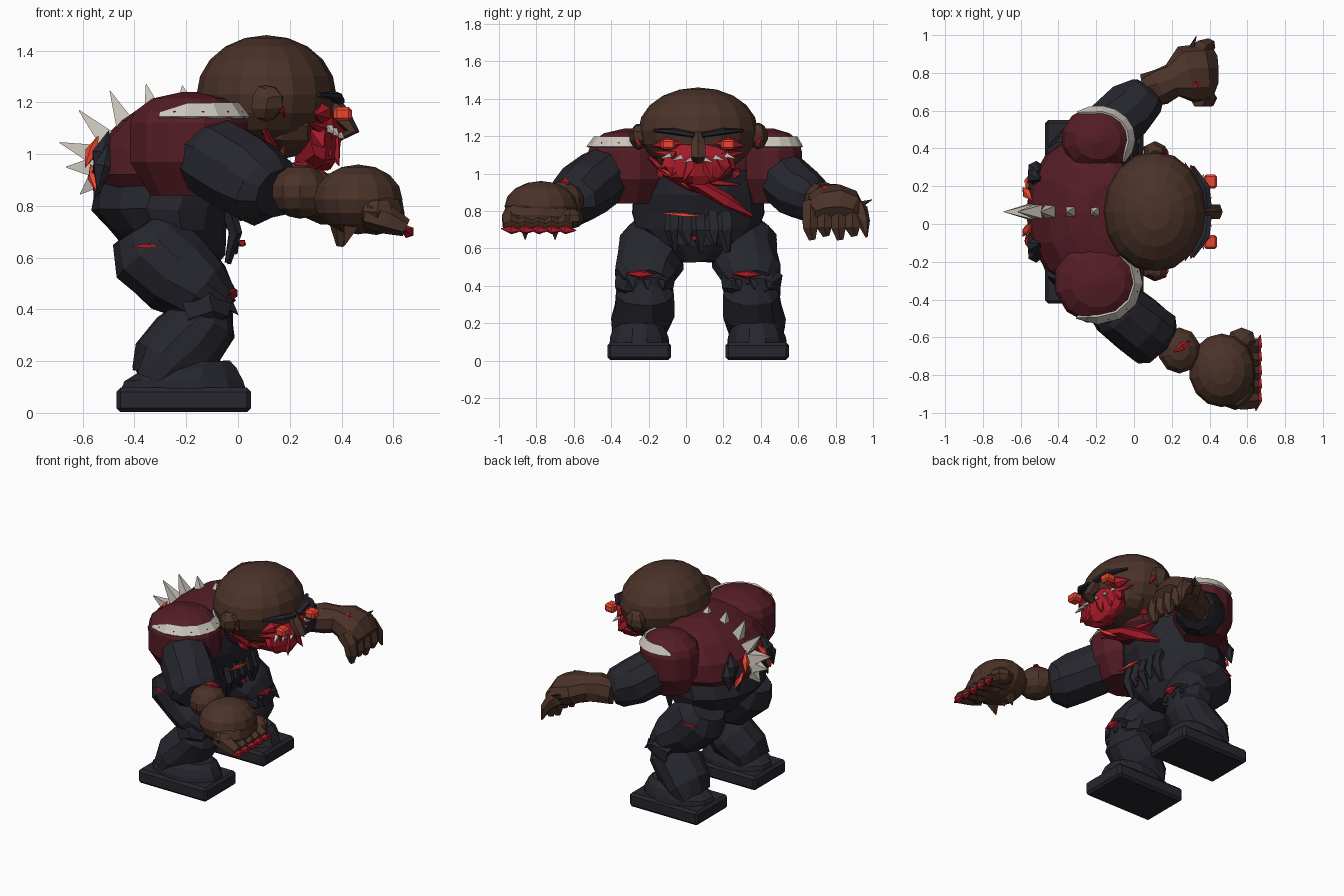
import bpy, bmesh, math, random
from mathutils import Vector, Matrix

random.seed(4)
CY = 0.065  # body midline


def material(name, rgb):
    m = bpy.data.materials.new(name)
    m.diffuse_color = (*rgb, 1)
    return m


SKIN = material("brown_skin", (0.07, 0.032, 0.021))
MAROON = material("maroon_leather", (0.09, 0.012, 0.019))
DARK = material("dark_cloth", (0.019, 0.019, 0.027))
RED = material("red_flesh", (0.40, 0.011, 0.022))
GLOW = material("orange_glow", (0.85, 0.06, 0.03))
BONE = material("bone", (0.6, 0.56, 0.5))


def finish(bm, name, mat, jitter=0):
    for v in bm.verts:
        v.co += Vector([random.uniform(-jitter, jitter) for _ in range(3)])
    bmesh.ops.recalc_face_normals(bm, faces=bm.faces)
    me = bpy.data.meshes.new(name)
    bm.to_mesh(me)
    bm.free()
    ob = bpy.data.objects.new(name, me)
    me.materials.append(mat)
    bpy.context.collection.objects.link(ob)
    return ob


def ball(name, loc, rad, mat, seg=12, rings=8, jitter=0.0):
    bm = bmesh.new()
    bmesh.ops.create_uvsphere(bm, u_segments=seg, v_segments=rings, radius=1,
                              matrix=Matrix.Translation(loc) @ Matrix.Diagonal((*rad, 1)))
    return finish(bm, name, mat, jitter)


def box(name, loc, size, mat, bevel=0.0):
    bm = bmesh.new()
    bmesh.ops.create_cube(bm, size=1, matrix=Matrix.Translation(loc) @ Matrix.Diagonal((*size, 1)))
    if bevel:
        bmesh.ops.bevel(bm, geom=bm.edges[:], offset=bevel, segments=1, affect='EDGES')
    return finish(bm, name, mat)


def spike(name, base, tip, r, mat, n=4, double=False):
    """Pointed shard; double makes both ends pointed."""
    a, b = Vector(base), Vector(tip)
    if double:
        return loft(name, [(*a, .002, .002), (*(a + b) / 2, r, r), (*b, .002, .002)], mat, n=n)
    return loft(name, [(*a, r, r), (*b, .002, .002)], mat, n=n)


def loft(name, path, mat, side=None, n=10, jitter=0.0, level=False):
    """Skin rings (x, y, z, side radius, other radius) along a path; level keeps rings flat."""
    bm = bmesh.new()
    pts = [Vector(p[:3]) for p in path]
    rings = []
    for i, p in enumerate(path):
        t = (pts[min(i + 1, len(pts) - 1)] - pts[max(i - 1, 0)]).normalized()
        if level:
            t = Vector((0, 0, 1))
        s = Vector(side) if side else t.cross(Vector((0, 0, 1)))
        if s.length < 0.05:
            s = Vector((0, 1, 0))
        s = (s - t * s.dot(t)).normalized()
        u = s.cross(t)
        ang = [2 * math.pi * (k + .5) / n for k in range(n)]
        rings.append([bm.verts.new(pts[i] + s * p[3] * math.cos(a) + u * p[4] * math.sin(a)) for a in ang])
    for a, b in zip(rings, rings[1:]):
        for k in range(n):
            bm.faces.new((a[k], a[(k + 1) % n], b[(k + 1) % n], b[k]))
    bm.faces.new(rings[0])
    bm.faces.new(rings[-1])
    return finish(bm, name, mat, jitter)


# legs and boots
Y = (0, 1, 0)
for sg, lab in ((-1, "right"), (1, "left")):
    ty, sy, by = CY + sg * .25, CY + sg * .285, CY + sg * .315
    loft(lab + "_thigh", [(-.39, ty, .71, .12, .11), (-.345, ty, .64, .17, .17), (-.235, ty, .54, .18, .17),
                          (-.125, sy, .465, .165, .135), (-.06, sy, .42, .12, .08)], DARK, Y, 12, .007)
    loft(lab + "_shin", [(-.11, sy, .43, .11, .09), (-.125, sy, .36, .155, .13), (-.20, sy, .27, .16, .15),
                         (-.29, by, .18, .155, .14), (-.33, by, .12, .14, .09)], DARK, Y, 12, .007)
    box(lab + "_sole", (-.21, by, .05), (.52, .34, .095), DARK, .016)
    loft(lab + "_boot", [(-.21, by, .085, .165, .25), (-.21, by, .125, .16, .235), (-.18, by, .17, .14, .18),
                         (-.14, by, .20, .10, .11)], DARK, Y, 12, .004, True)
    loft(lab + "_knee_fold", [(-.20, sy, .385, .155, .11), (-.10, sy, .42, .165, .115), (-.03, sy, .40, .11, .05)],
         DARK, Y, 10, .012)
    for k in range(3):
        y = sy + (k - 1) * .08
        spike("knee_tatter", (-.06, y, .44), (-.0, y + .02, .38), .04, DARK)
    spike(lab + "_knee_gash", (-.03, sy - .10, .465), (-.02, sy + .05, .46), .026, RED, 6, True)
    spike(lab + "_hip_gash", (-.41, CY + sg * .40, .645), (-.31, CY + sg * .42, .645), .012, RED, 4, True)

# torso, stacked bottom to top
loft("lower_torso", [(-.20, CY, .53, .10, .09), (-.24, CY, .62, .24, .19), (-.27, CY, .71, .33, .23),
                     (-.29, CY, .79, .36, .28), (-.26, CY, .89, .35, .29), (-.22, CY, 1.02, .33, .27)],
     DARK, Y, 14, .008, True)
loft("jacket", [(-.29, CY, .875, .34, .26), (-.29, CY, .92, .39, .285), (-.27, CY, 1.03, .40, .275),
                (-.22, CY, 1.13, .36, .235), (-.17, CY, 1.19, .27, .185), (-.13, CY, 1.22, .15, .12)],
     MAROON, Y, 14, .004, True)
ball("neck", (.02, CY, 1.05), (.16, .20, .13), MAROON, 10, 6)
for k in range(5):
    y = CY - .14 + k * .07
    loft("belt_tatter", [(-.04, y, .79, .04, .03), (-.01, y, .70, .045, .025),
                         (-.04 + .03 * (k % 2), y + .02, .58 + .04 * (k % 2), .012, .008)], DARK, Y, 5, .006)
spike("belt_gash", (.01, -.14, .79), (.025, .10, .77), .013, GLOW, 4, True)
spike("loin_gash", (.0, .03, .66), (.03, .06, .65), .018, RED, 4, True)

# shoulder pads with pale trim
for lab, py, rx, ry, a0, a1 in (("right", -.305, .235, .225, -120, 115), ("left", .45, .195, .175, -45, 125)):
    px = -.19
    levels = ((.84, .65), (.97, 1), (1.12, 1), (1.165, .92), (1.215, .62), (1.24, .12))
    loft(lab + "_shoulder_pad", [(px, py, z, ry * f, rx * f) for z, f in levels], MAROON, Y, 12)
    bm = bmesh.new()
    rows = []
    for k in range(9):
        a = math.radians(a0 + (a1 - a0) * k / 8)
        d = Vector((math.cos(a) * rx, math.sin(a) * ry, 0))
        inner = (1.195, .81) if 0 < k < 8 else (1.16, .95)
        rows.append([bm.verts.new(Vector((px, py, z)) + d * f) for z, f in ((1.142, .985), inner)])
    for a, b in zip(rows, rows[1:]):
        bm.faces.new((a[0], b[0], b[1], a[1]))
    trim = finish(bm, lab + "_pad_trim", BONE)
    sol = trim.modifiers.new("thick", 'SOLIDIFY')
    sol.thickness, sol.offset = .012, 0

# spine spikes, back scales and glowing slits
for base, tip in (((-.20, 1.17), (-.215, 1.265)), ((-.32, 1.13), (-.355, 1.27)), ((-.42, 1.08), (-.495, 1.245)),
                  ((-.48, 1.03), (-.615, 1.17)), ((-.53, .99), (-.69, 1.045)), ((-.54, .95), (-.665, .95)),
                  ((-.53, .92), (-.61, .845))):
    spike("spine_spike", (base[0], CY, base[1]), (tip[0], CY, tip[1]), .065, BONE)
for sg in (-1, 1):
    for dy, z in ((.17, 1.0), (.21, .95), (.13, .92)):
        spike("back_scale", (-.50, CY + sg * dy, z + .09), (-.575 + dy * .15, CY + sg * (dy + .03), z - .09),
              .045, DARK, 6, True)
    spike("back_slit", (-.54, CY + sg * .06, 1.07), (-.59, CY + sg * .13, .95), .026, GLOW, 5, True)
    spike("back_slit", (-.57, CY + sg * .12, .96), (-.55, CY + sg * .2, .86), .022, GLOW, 5, True)
    spike("collar_scale", (-.27, CY + sg * .08, 1.17), (-.24, CY + sg * .19, 1.17), .028, DARK, 5, True)

# head, jaw and ears
ball("head", (.11, CY, 1.23), (.27, .32, .23), SKIN, 16, 10)
ball("jaw", (.17, CY, 1.11), (.20, .235, .125), SKIN, 12, 8, .008)
for sg in (-1, 1):
    ball("ear", (.11, CY + sg * .32, 1.20), (.07, .05, .07), SKIN, 6, 5, .006)
    spike("ear_gash", (.16, CY + sg * .34, 1.20), (.18, CY + sg * .30, 1.14), .014, RED, 4, True)

# face
ball("torn_lower_face", (.305, CY, 1.06), (.095, .19, .12), RED, 11, 7, .016)
loft("nose", [(.36, CY, 1.21, .03, .03), (.40, CY, 1.14, .045, .04), (.44, CY, 1.09, .045, .03),
              (.39, CY, 1.07, .03, .02)], SKIN, Y, 6)
for sg in (-1, 1):
    box("eye", (.405, CY + sg * .16, 1.155), (.07, .075, .055), GLOW, .012)
    spike("eye_wound", (.35, CY + sg * .08, 1.165), (.30, CY + sg * .25, 1.15), .04, RED, 6, True)
    loft("brow", [(.39, CY + sg * .02, 1.205, .025, .014), (.375, CY + sg * .13, 1.225, .03, .018),
                  (.31, CY + sg * .24, 1.23, .01, .008)], DARK, n=6)
    for k in range(3):
        y = CY + sg * (.03 + .06 * k)
        spike("cheek_shard", (.35 - .02 * k, y, 1.07), (.39 - .03 * k, y + sg * .05, .955 + .035 * k), .05, RED, 5)
        spike("tooth", (.385 - .016 * k, y, 1.08 + .01 * k), (.41 - .02 * k, y + sg * .05, 1.06 + .01 * k), .018, BONE)
    spike("cheek_strip", (.34, CY + sg * .12, 1.09), (.27, CY + sg * .26, 1.12), .03, RED, 5)

# torn sash across the chest
loft("torn_sash", [(.10, -.20, 1.09, .01, .01), (.13, -.10, 1.01, .035, .03), (.13, .06, .94, .045, .035),
                   (.11, .22, .85, .045, .035), (.09, .35, .77, .012, .01)], RED, n=6, jitter=.008)
spike("sash_strip", (.12, -.13, .99), (.10, .16, .87), .022, RED, 5, True)
spike("sash_strip", (.10, .05, .96), (.07, .30, .94), .018, RED, 5, True)
spike("sash_ember", (.18, -.15, 1.04), (.15, .02, .92), .016, GLOW, 5, True)
for sg in (-1, 1):
    spike("neck_gash", (.10, CY + sg * .22, 1.03), (.17, CY + sg * .19, .97), .022, RED, 5, True)

# right arm: sleeve, forearm, big fist and red claws
loft("right_sleeve", [(-.17, -.37, 1.01, .13, .12), (-.08, -.45, .975, .16, .16), (.03, -.54, .91, .165, .165),
                      (.11, -.605, .86, .165, .145), (.15, -.64, .845, .12, .095)], DARK, n=10, jitter=.007)
ball("right_forearm", (.24, -.67, .855), (.115, .125, .105), SKIN, 10, 7)
ball("right_fist", (.465, -.775, .825), (.175, .195, .135), SKIN, 14, 8)
ball("right_thumb", (.57, -.61, .76), (.08, .065, .055), SKIN, 7, 5)
ball("right_knuckles", (.54, -.79, .775), (.105, .20, .085), SKIN, 12, 6, .006)
spike("forearm_gash", (.21, -.68, .965), (.30, -.62, .945), .025, RED, 5, True)
for k in range(5):
    y = -.935 + k * .072
    loft("right_finger", [(.50, y * .9 - .08, .77, .055, .06), (.58, y, .745, .055, .055),
                          (.65, y, .715, .045, .035)], SKIN, n=6)
    spike("finger_blood", (.645, y - .055, .705), (.67, y + .06, .695), .026, RED, 5, True)
for k in range(3):
    y = -.86 + .08 * k
    spike("palm_shred", (.44 - .02 * (k % 2), y, .735), (.41, y, .645 + .03 * (k % 2)), .045, SKIN, 4)

# left arm: sleeve, forearm and open hand with hanging fingers
loft("left_sleeve", [(-.18, .44, 1.01, .12, .12), (-.12, .52, .97, .15, .15), (-.03, .60, .90, .155, .15),
                     (.05, .67, .865, .12, .125), (.08, .70, .85, .09, .085)], DARK, n=10, jitter=.008)
loft("left_hand", [(.06, .70, .85, .09, .08), (.14, .73, .86, .10, .095), (.21, .76, .86, .095, .09),
                   (.28, .79, .85, .155, .10), (.36, .80, .82, .16, .095), (.42, .80, .78, .12, .06)],
     SKIN, n=9, jitter=.008)
loft("left_thumb", [(.30, .86, .84, .06, .06), (.36, .92, .80, .06, .055), (.40, .95, .74, .035, .035),
                    (.42, .965, .66, .006, .006)], SKIN, n=6)
for k in range(4):
    y = .665 + k * .075
    loft("left_finger", [(.34, y, .83, .048, .055), (.39, y, .77, .05, .045), (.40, y, .71, .045, .04),
                         (.395, y + .01, .645 + .02 * (k % 2), .02, .015)], SKIN, Y, 6)
spike("left_hand_spur", (.30, .92, .83), (.33, .995, .86), .025, DARK, 4)
spike("left_hand_gash", (.29, .72, .93), (.36, .76, .90), .026, RED, 5, True)
